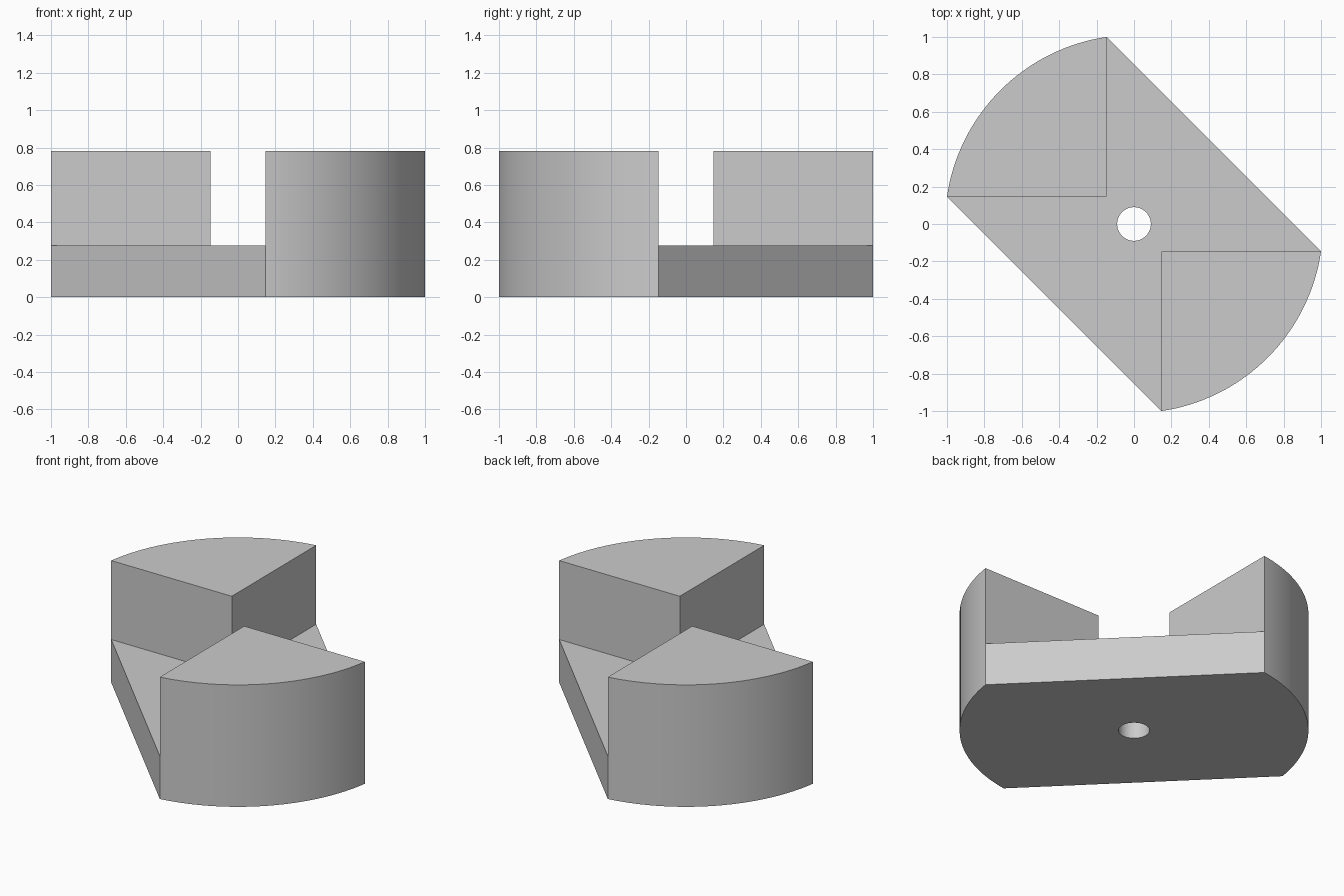
import bpy, bmesh
from math import radians, atan2, hypot, cos, sin, pi
from mathutils import Vector

cube = bpy.data.objects.get("Cube")
if cube:
    bpy.data.objects.remove(cube, do_unlink=True)

GAP = 0.147       # half width of the slot between the jaws
BASE_H = 0.275
JAW_H = 0.78
HOLE_R = 0.09
RADIUS = hypot(1, GAP)
ARC_STEPS = 32
HOLE_STEPS = 24   # per half circle

grey = bpy.data.materials.new("plain grey")
grey.use_nodes = True
colour = (0.6, 0.6, 0.6, 1)
grey.diffuse_color = colour
grey.node_tree.nodes["Principled BSDF"].inputs["Base Color"].default_value = colour

bm = bmesh.new()


def arc(radius, start, end, steps):
    angles = [start + (end - start) * i / steps for i in range(steps + 1)]
    return [bm.verts.new((radius * cos(a), radius * sin(a), 0)) for a in angles]


def lift(faces, height):
    """Extrude faces straight up and return the new caps."""
    new = bmesh.ops.extrude_face_region(bm, geom=faces)["geom"]
    verts = [g for g in new if isinstance(g, bmesh.types.BMVert)]
    bmesh.ops.translate(bm, verts=verts, vec=Vector((0, 0, height)))
    return [g for g in new if isinstance(g, bmesh.types.BMFace)]


# Plan: two rounded jaw sectors and two halves of the floor around the hole
start = atan2(1, -GAP)
end = atan2(GAP, -1)
back_arc = arc(RADIUS, start, end, ARC_STEPS)
front_arc = arc(RADIUS, start + pi, end + pi, ARC_STEPS)
back_corner = bm.verts.new((-GAP, GAP, 0))
front_corner = bm.verts.new((GAP, -GAP, 0))
hole = arc(HOLE_R, -pi / 4, 7 * pi / 4, 2 * HOLE_STEPS)
bm.verts.remove(hole.pop())
hole.append(hole[0])

bm.faces.new(back_arc + [back_corner])
bm.faces.new(front_arc + [front_corner])
bm.faces.new([front_corner, front_arc[-1], back_arc[0], back_corner]
             + hole[:HOLE_STEPS + 1][::-1])
bm.faces.new([back_corner, back_arc[-1], front_arc[0], front_corner]
             + hole[HOLE_STEPS:][::-1])

# Base slab, then the jaws raised from it
caps = lift(bm.faces[:], BASE_H)
jaws = []
for face in caps:
    centre = face.calc_center_median()
    if centre.x * centre.y < -0.1:
        jaws.append(face)
lift(jaws, JAW_H - BASE_H)
bmesh.ops.recalc_face_normals(bm, faces=bm.faces[:])

# Join each rounded wall into full height strips
seams = [e for e in bm.edges if len(e.link_faces) == 2
         and all(abs(f.normal.z) < 0.5 for f in e.link_faces)
         and abs(e.verts[0].co.z - e.verts[1].co.z) < 0.001]
bmesh.ops.dissolve_edges(bm, edges=seams, use_verts=True)

mesh = bpy.data.meshes.new("jaw_block")
bm.to_mesh(mesh)
bm.free()
mesh.materials.append(grey)
block = bpy.data.objects.new("jaw_block", mesh)
bpy.context.collection.objects.link(block)

bpy.ops.object.select_all(action="DESELECT")
block.select_set(True)
bpy.context.view_layer.objects.active = block
bpy.ops.object.shade_smooth_by_angle(angle=radians(20))
